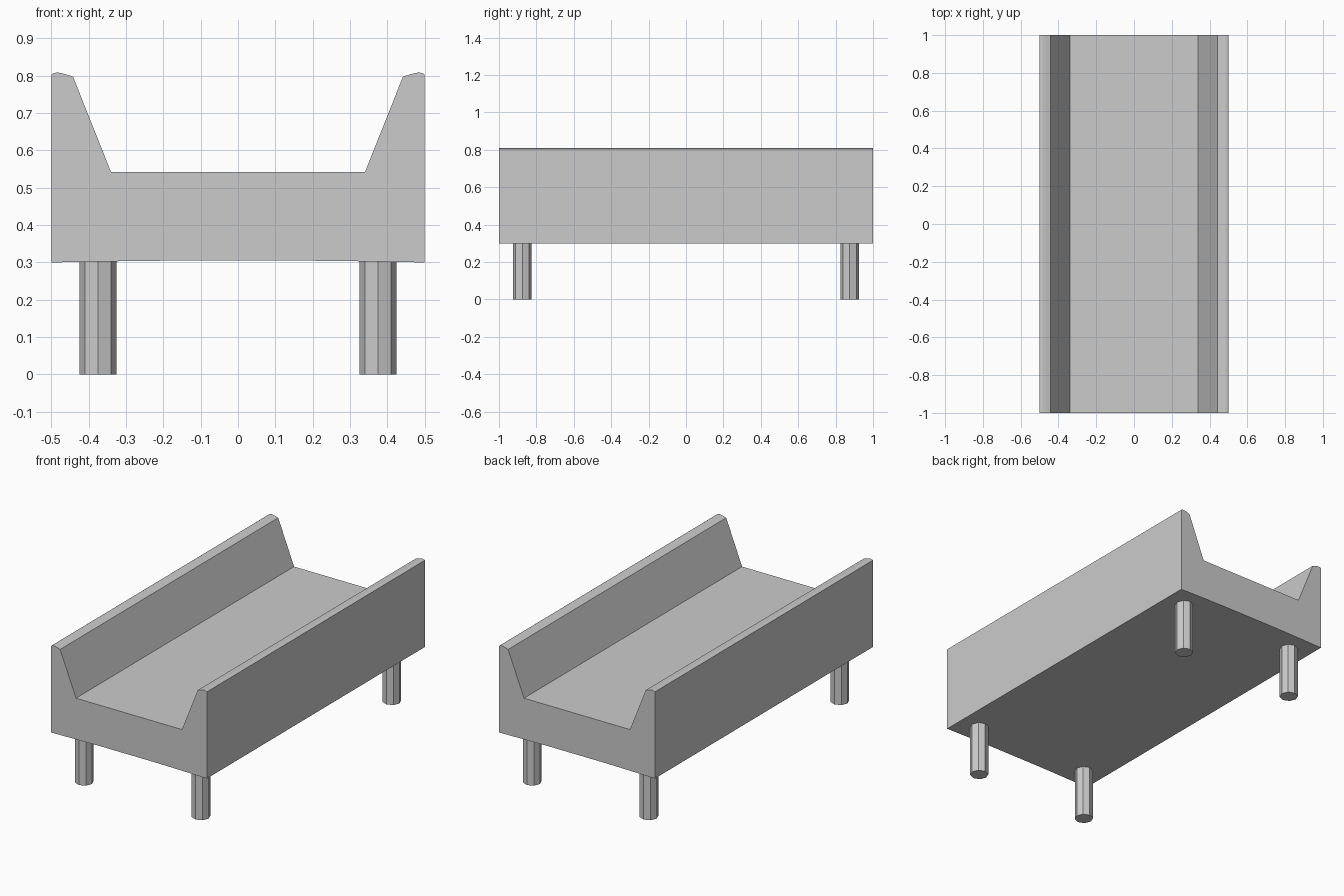
import bpy, bmesh

if "Cube" in bpy.data.objects:
    bpy.data.objects.remove(bpy.data.objects["Cube"])

# Right half of the body's cross-section (x, z), bottom to seat
half = [(0.17, 0.305), (0.34, 0.303), (0.5, 0.3), (0.5, 0.803), (0.494, 0.807),
        (0.484, 0.809), (0.469, 0.806), (0.442, 0.798), (0.34, 0.542)]
profile = half + [(-x, z) for x, z in reversed(half)]


def finish(bm, name):
    bmesh.ops.recalc_face_normals(bm, faces=bm.faces)
    mesh = bpy.data.meshes.new(name)
    bm.to_mesh(mesh)
    bm.free()
    obj = bpy.data.objects.new(name, mesh)
    bpy.context.collection.objects.link(obj)
    return obj


# Body: trough profile extruded along its length
bm = bmesh.new()
face = bm.faces.new([bm.verts.new((x, -1, z)) for x, z in profile])
ext = bmesh.ops.extrude_face_region(bm, geom=[face], use_keep_orig=True)
moved = [g for g in ext["geom"] if isinstance(g, bmesh.types.BMVert)]
bmesh.ops.translate(bm, verts=moved, vec=(0, 2, 0))
finish(bm, "trough_body")

# Four octagonal legs
for sy, end in ((-1, "front"), (1, "back")):
    for sx, side in ((-1, "left"), (1, "right")):
        bpy.ops.mesh.primitive_cylinder_add(
            vertices=8, radius=0.05, depth=0.302,
            location=(sx * 0.375, sy * 0.875, 0.151))
        bpy.context.object.name = f"{end}_{side}_leg"
